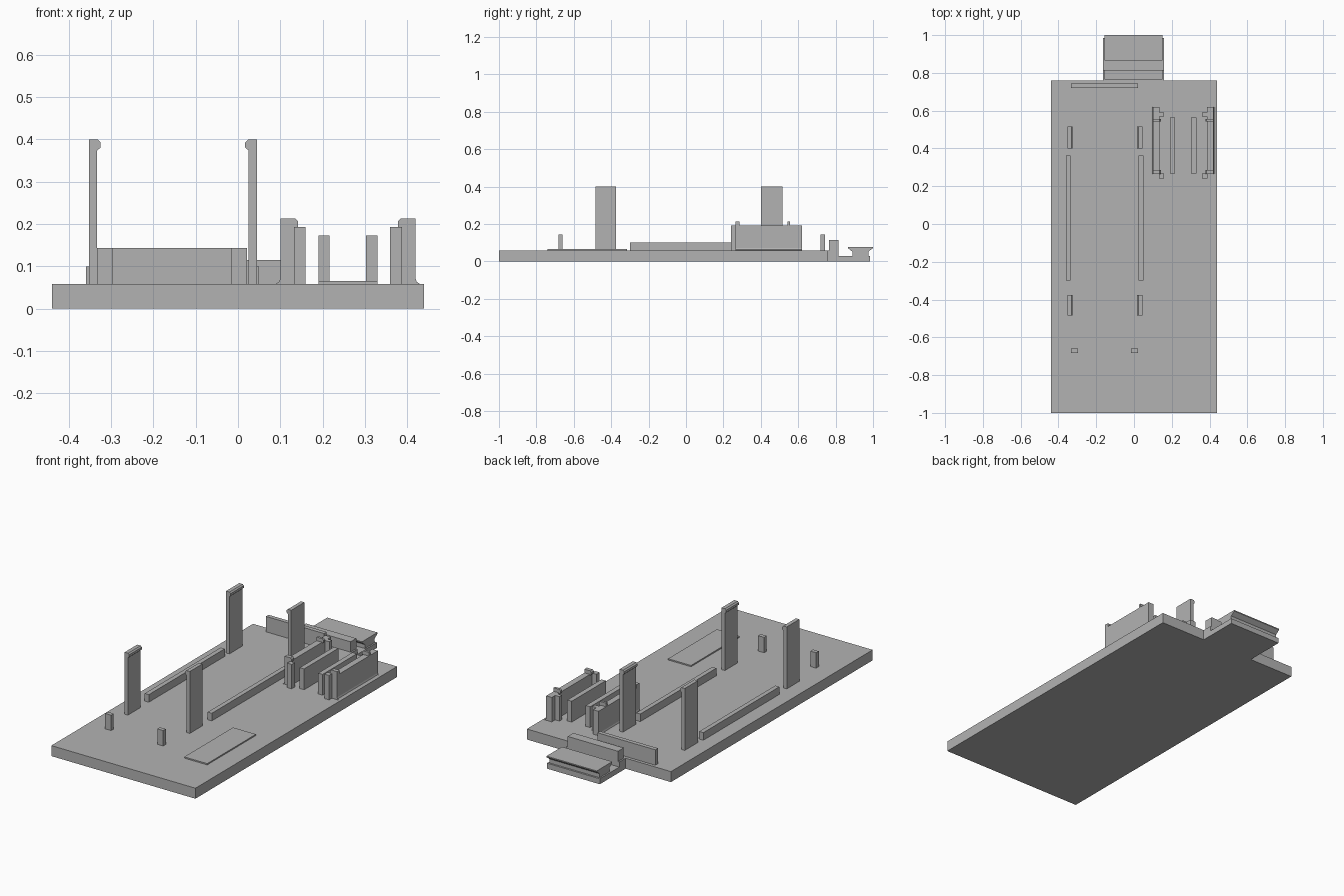
import bpy, bmesh

cube = bpy.data.objects.get("Cube")
if cube:
    bpy.data.objects.remove(cube, do_unlink=True)

grey = bpy.data.materials.new("plain grey")
grey.use_nodes = True
colour = (0.45, 0.45, 0.45, 1)
grey.diffuse_color = colour
grey.node_tree.nodes["Principled BSDF"].inputs["Base Color"].default_value = colour

FLOOR = 0.058


def prism(name, profile, axis, start, end):
    """Extrude a profile along x (profile is y, z), or along y (profile is x, z)."""
    bm = bmesh.new()
    place = (lambda a, b: (start, a, b)) if axis == "x" else (lambda a, b: (a, start, b))
    face = bm.faces.new([bm.verts.new(place(a, b)) for a, b in profile])
    moved = bmesh.ops.extrude_face_region(bm, geom=[face])["geom"]
    step = (end - start, 0, 0) if axis == "x" else (0, end - start, 0)
    bmesh.ops.translate(bm, vec=step, verts=[v for v in moved if isinstance(v, bmesh.types.BMVert)])
    bmesh.ops.recalc_face_normals(bm, faces=bm.faces[:])
    mesh = bpy.data.meshes.new(name)
    bm.to_mesh(mesh)
    bm.free()
    mesh.materials.append(grey)
    obj = bpy.data.objects.new(name, mesh)
    bpy.context.collection.objects.link(obj)
    return obj


def box(name, x0, x1, y0, y1, z1, z0=FLOOR):
    return prism(name, [(x0, z0), (x1, z0), (x1, z1), (x0, z1)], "y", y0, y1)


def clip(name, outer, side, thick, y0, y1, top):
    """Upright clip with a rounded hook facing inward (side is +1 or -1)."""
    lip = thick + 0.008
    points = [(0, FLOOR), (thick, FLOOR), (thick, top - 0.026), (lip, top - 0.019),
              (lip, top - 0.007), (lip - 0.007, top), (0, top)]
    prism(name, [(outer + side * d, z) for d, z in points], "y", y0, y1)


# Base plate and raised label plate
box("base_plate", -0.44, 0.44, -1.0, 0.76, FLOOR, 0)
box("raised_plate", 0.19, 0.33, -0.74, -0.315, 0.065)

# Rear tab: step, low shelf, stop block and flared head
prism("rear_tab", [(0.76, 0), (0.985, 0), (0.985, 0.03), (0.815, 0.03),
                   (0.815, FLOOR), (0.76, FLOOR)], "x", -0.163, 0.16)
box("stop_block", -0.155, 0.152, 0.765, 0.815, 0.115)
prism("flared_head", [(0.89, 0.03), (0.975, 0.03), (0.975, 0.052), (1.0, 0.071),
                      (1.0, 0.077), (0.865, 0.077), (0.865, 0.071), (0.89, 0.052)],
      "x", -0.155, 0.152)

# Large bay: clips, rails, front posts and back wall
for label, outer, side in (("right", -0.353, 1), ("left", 0.045, -1)):
    clip("front_clip_" + label, outer, side, 0.02, -0.485, -0.375, 0.4)
    clip("back_clip_" + label, outer, side, 0.02, 0.4, 0.515, 0.4)
box("rail_right", -0.36, -0.335, -0.3, 0.363, 0.1)
box("rail_left", 0.025, 0.05, -0.3, 0.363, 0.1)
box("post_right", -0.333, -0.297, -0.683, -0.66, 0.143)
box("post_left", -0.015, 0.021, -0.683, -0.66, 0.143)
box("back_wall", -0.333, 0.021, 0.72, 0.743, 0.143)

# Small bay: mirrored filleted walls, corner lips, hooks and inner ribs
for label, outer, side in (("right", 0.1, 1), ("left", 0.42, -1)):
    wall = [(-0.011, FLOOR), (0.034, FLOOR), (0.034, 0.193), (0, 0.193),
            (0, 0.071), (-0.003, 0.063)]
    prism("bay_wall_" + label, [(outer + side * d, z) for d, z in wall], "y", 0.265, 0.62)
    clip("bay_front_hook_" + label, outer, side, 0.034, 0.265, 0.287, 0.213)
    clip("bay_back_hook_" + label, outer, side, 0.034, 0.542, 0.555, 0.213)
    a, b = sorted((outer + side * 0.032, outer + side * 0.06))
    box("bay_front_lip_" + label, a, b, 0.24, 0.267, 0.193)
    box("bay_back_lip_" + label, a, b, 0.568, 0.59, 0.193)
    a, b = sorted((outer + side * 0.09, outer + side * 0.117))
    box("bay_rib_" + label, a, b, 0.267, 0.565, 0.173)
